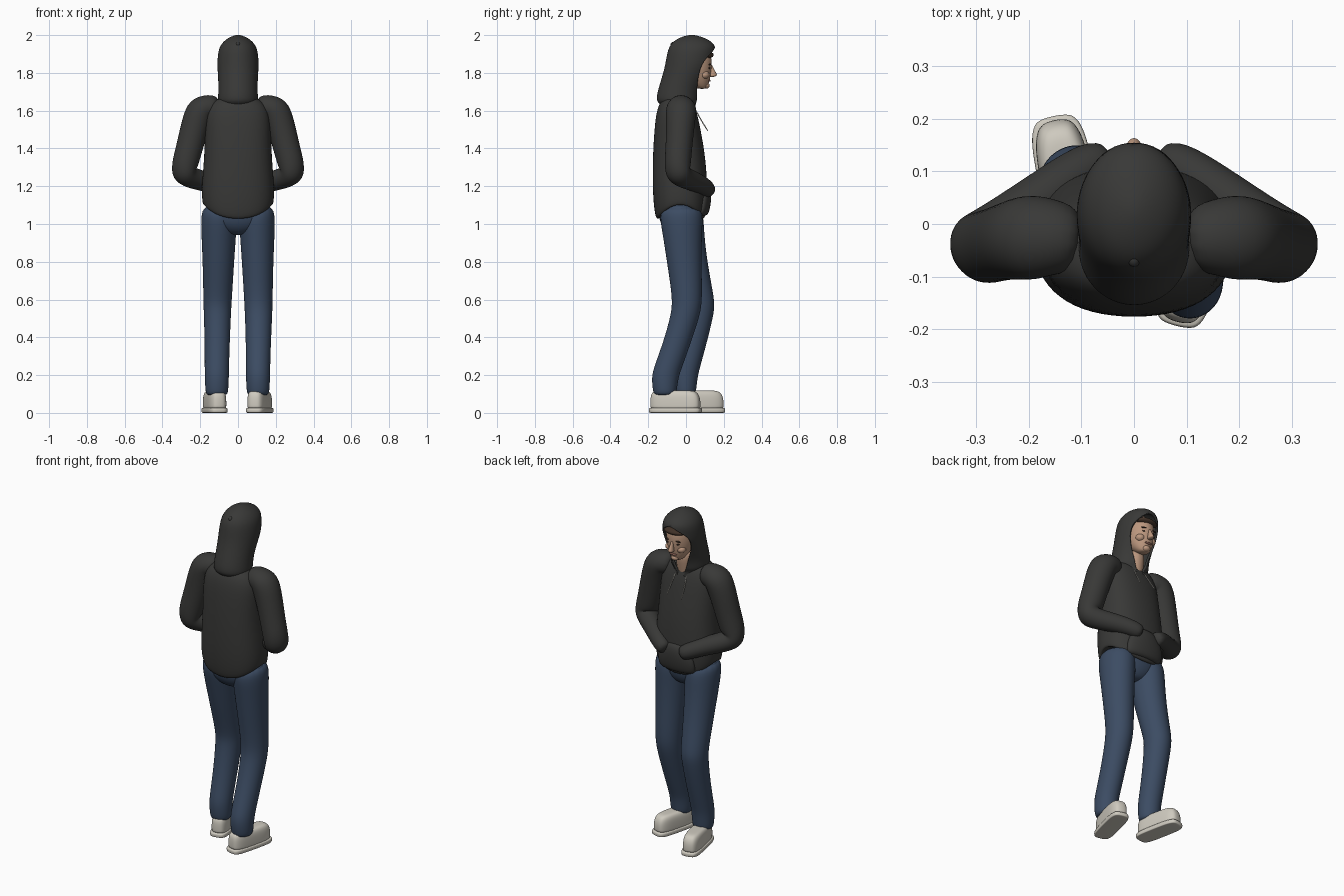
import bpy, bmesh
from math import sin, cos, pi, radians, copysign
from mathutils import Vector, Matrix


def material(name, rgb):
    m = bpy.data.materials.new(name)
    m.diffuse_color = (*rgb, 1)
    return m


CLOTH = material("charcoal", (0.040, 0.040, 0.038))
DENIM = material("denim", (0.045, 0.072, 0.125))
SHOE = material("off_white", (0.62, 0.59, 0.52))
SKIN = material("skin", (0.50, 0.31, 0.21))
HAIR = material("dark_brown", (0.05, 0.03, 0.02))
LIP = material("lips", (0.36, 0.17, 0.13))
CORD = material("cord", (0.55, 0.53, 0.48))


def finish(bm, name, mat, levels=2):
    me = bpy.data.meshes.new(name)
    bm.to_mesh(me)
    bm.free()
    ob = bpy.data.objects.new(name, me)
    bpy.context.collection.objects.link(ob)
    me.materials.append(mat)
    for p in me.polygons:
        p.use_smooth = True
    if levels:
        s = ob.modifiers.new("smooth", 'SUBSURF')
        s.levels = s.render_levels = levels
    return ob


def skin_rings(rings, name, mat, levels=2):
    # joins rings of points into a closed skin
    bm = bmesh.new()
    vs = [[bm.verts.new(p) for p in r] for r in rings]
    n = len(vs[0])
    for a, b in zip(vs, vs[1:]):
        for i in range(n):
            j = (i + 1) % n
            bm.faces.new((a[i], a[j], b[j], b[i]))
    bm.faces.new(vs[0][::-1])
    bm.faces.new(vs[-1])
    bmesh.ops.recalc_face_normals(bm, faces=bm.faces)
    return finish(bm, name, mat, levels)


def loft(name, mat, rows, power=1.0, n=16, levels=2):
    # level cross-sections: (x, y, z, rx, ry, sag at front and back)
    rings = []
    for row in rows:
        x, y, z, rx, ry = row[:5]
        sag = row[5] if len(row) > 5 else 0
        ring = []
        for k in range(n):
            t = 2 * pi * k / n
            c, s = (copysign(abs(f) ** power, f) for f in (cos(t), sin(t)))
            ring.append((x + rx * c, y + ry * s, z - sag * s * s))
        rings.append(ring)
    return skin_rings(rings, name, mat, levels)


def tube(name, mat, path, n=12, levels=2):
    # round tube along a bent path: (x, y, z, radius)
    pts = [Vector(p[:3]) for p in path]
    last = len(pts) - 1
    old = (pts[1] - pts[0]).normalized()
    u = old.orthogonal().normalized()
    rings = []
    for i, p in enumerate(pts):
        t = (pts[min(i + 1, last)] - pts[max(i - 1, 0)]).normalized()
        u = old.rotation_difference(t) @ u
        v = t.cross(u)
        old = t
        rings.append([p + path[i][3] * (u * cos(2 * pi * k / n) + v * sin(2 * pi * k / n))
                      for k in range(n)])
    return skin_rings(rings, name, mat, levels)


def ball(name, mat, loc, size, tilt=0):
    bm = bmesh.new()
    m = Matrix.Translation(loc) @ Matrix.Rotation(tilt, 4, 'Y') @ Matrix.Diagonal((*size, 1))
    bmesh.ops.create_uvsphere(bm, u_segments=20, v_segments=12, radius=1, matrix=m)
    return finish(bm, name, mat, 0)


# Hoodie body with a hem that dips at front and back
loft("hoodie_body", CLOTH, [
    (0, -.03, 1.13, .15, .09, .08), (0, -.03, 1.10, .183, .122, .085),
    (0, -.03, 1.115, .193, .138, .075), (0, -.031, 1.19, .197, .149, .02),
    (0, -.036, 1.35, .182, .143), (0, -.045, 1.50, .178, .125),
    (0, -.05, 1.60, .172, .108), (0, -.05, 1.655, .13, .085),
    (0, -.045, 1.675, .075, .06)], power=.85)

# Belly pocket holding both hands
loft("pocket", CLOTH, [
    (0, .075, 1.04, .10, .03), (0, .085, 1.06, .125, .04), (0, .095, 1.14, .12, .042),
    (0, .09, 1.205, .075, .04), (0, .075, 1.22, .05, .025)])

# Hood: rows are (z, centre y, rx, ry, half-angle covered from the back)
bm = bmesh.new()
rows = [(1.60, -.03, .09, .085, 170), (1.635, -.042, .094, .096, 162),
        (1.65, -.045, .108, .112, 158), (1.69, -.042, .105, .112, 152),
        (1.75, -.02, .105, .116, 134), (1.82, .01, .109, .125, 120),
        (1.875, .025, .110, .130, 126), (1.915, .032, .106, .130, 152),
        (1.945, .036, .095, .122, 180), (1.975, .033, .069, .092, 180),
        (1.994, .030, .034, .045, 180), (2.003, .030, 0, 0, 180)]
N = 24
grid = []
for z, cy, rx, ry, span in rows:
    ts = [radians(span) * (2 * k / N - 1) for k in range(N + 1)]
    grid.append([bm.verts.new((rx * sin(t), cy - ry * cos(t), z)) for t in ts])
for a, b in zip(grid, grid[1:]):
    for k in range(N):
        bm.faces.new((a[k], a[k + 1], b[k + 1], b[k]))
bmesh.ops.remove_doubles(bm, verts=bm.verts, dist=1e-4)
hood = finish(bm, "hood", CLOTH)
sol = hood.modifiers.new("thickness", 'SOLIDIFY')
sol.thickness, sol.offset = .012, -1
ball("hood_tip", CLOTH, (0, -.066, 1.95), (.012, .016, .014))

# Neck and head
tube("neck", SKIN, [(0, -.01, 1.58, .055), (0, 0, 1.66, .052), (0, .02, 1.76, .055)])
loft("head", SKIN, [
    (0, .085, 1.715, .022, .022), (0, .075, 1.728, .040, .040), (0, .055, 1.76, .062, .072),
    (0, .045, 1.80, .075, .090), (0, .04, 1.85, .080, .100), (0, .035, 1.90, .075, .100),
    (0, .03, 1.94, .05, .07), (0, .03, 1.955, .02, .03)])
loft("nose", SKIN, [
    (0, .135, 1.778, .010, .012), (0, .143, 1.785, .018, .024), (0, .141, 1.797, .014, .022),
    (0, .132, 1.825, .009, .014), (0, .128, 1.845, .008, .010)], n=10)
ball("chin", SKIN, (0, .105, 1.733), (.024, .020, .017))
ball("mouth", LIP, (0, .121, 1.759), (.023, .010, .006))
ball("fringe", HAIR, (0, .105, 1.895), (.068, .042, .020))
for s, side in ((1, "left"), (-1, "right")):
    ball(side + "_eye", HAIR, (s * .031, .122, 1.826), (.010, .007, .006))
    ball(side + "_eyebrow", HAIR, (s * .032, .126, 1.845), (.019, .007, .004), s * .12)
    ball(side + "_cheek", SKIN, (s * .038, .098, 1.790), (.026, .026, .022))

    # Sleeve: shoulder, upper arm, elbow, forearm into the pocket
    tube(side + "_sleeve", CLOTH, [(s * x, y, z, r) for x, y, z, r in (
        (.10, -.03, 1.612, .060), (.15, -.025, 1.618, .075), (.198, -.025, 1.612, .086),
        (.228, -.030, 1.52, .078), (.258, -.038, 1.40, .073), (.283, -.045, 1.31, .073),
        (.288, -.042, 1.265, .071), (.250, -.010, 1.245, .060), (.16, .058, 1.22, .053),
        (.09, .110, 1.19, .047), (.045, .125, 1.17, .040))])

    # Drawstring
    tube(side + "_drawstring", CORD, [
        (s * .035, .045, 1.615, .0035), (s * .042, .066, 1.575, .0035),
        (s * .046, .092, 1.53, .0035), (s * .050, .118, 1.49, .004)], n=6, levels=1)

# Trousers: seat and two bent legs
loft("trouser_seat", DENIM, [
    (0, -.03, 1.11, .165, .10), (0, -.03, 1.08, .186, .12), (0, -.028, 1.01, .180, .115),
    (0, -.025, .96, .11, .085), (0, -.02, .94, .05, .05)])
legs = {
    "left": [(.10, -.025, 1.10, .085, .10), (.10, -.025, 1.04, .098, .118),
             (.102, -.02, .95, .094, .106), (.104, -.008, .78, .084, .092),
             (.108, .008, .60, .077, .080), (.109, -.002, .52, .074, .079),
             (.108, -.045, .38, .068, .075), (.106, -.092, .25, .066, .076),
             (.106, -.112, .19, .065, .073), (.106, -.112, .11, .062, .064),
             (.106, -.112, .09, .052, .055)],
    "right": [(-.10, -.025, 1.10, .085, .10), (-.10, -.022, 1.04, .098, .118),
              (-.102, -.008, .95, .094, .106), (-.104, .025, .78, .084, .092),
              (-.108, .071, .60, .077, .082), (-.109, .073, .54, .074, .080),
              (-.110, .042, .38, .068, .072), (-.112, .010, .25, .066, .068),
              (-.112, -.004, .19, .065, .066), (-.112, -.004, .11, .062, .059),
              (-.112, -.004, .09, .052, .050)]}
for side, rows in legs.items():
    loft(side + "_trouser_leg", DENIM, rows)

# Shoes: rounded upper on a flat sole, toes turned out
for side, x, y, turn in (("left", .115, -.056, -.24), ("right", -.124, .066, .20)):
    sole = loft(side + "_sole", SHOE, [
        (0, 0, 0, .048, .132), (0, 0, .001, .053, .141), (0, 0, .012, .055, .143),
        (0, 0, .025, .054, .142), (0, 0, .027, .046, .130)], power=.5, n=24)
    upper = loft(side + "_shoe_upper", SHOE, [
        (0, 0, .02, .048, .132), (0, 0, .03, .050, .135), (0, 0, .07, .050, .135),
        (0, -.003, .10, .047, .128), (0, -.006, .116, .037, .112),
        (0, -.008, .119, .020, .080)], power=.6, n=24)
    for ob in (sole, upper):
        ob.location = (x, y, 0)
        ob.rotation_euler.z = turn
